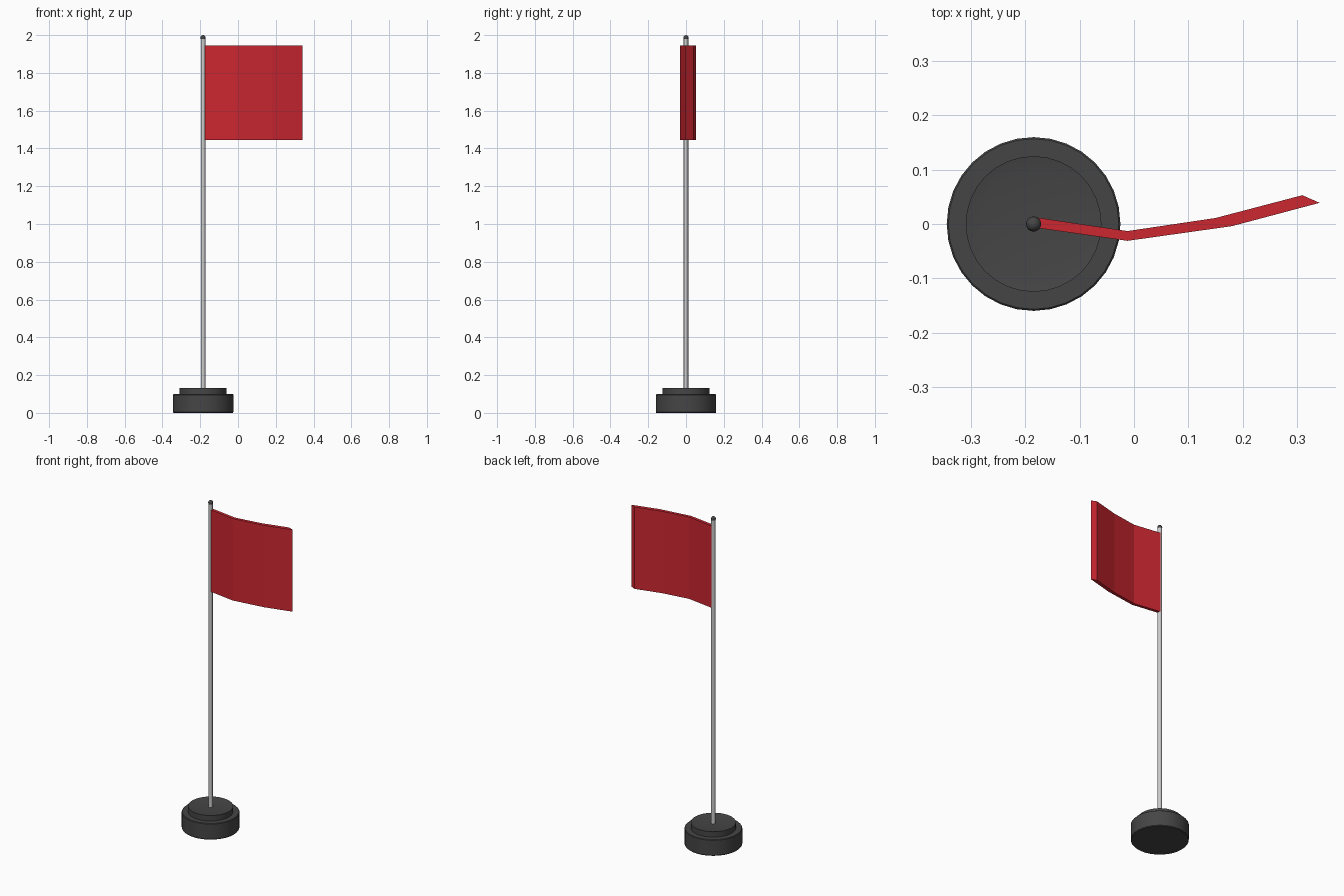
import bpy, bmesh, math

if "Cube" in bpy.data.objects:
    bpy.data.objects.remove(bpy.data.objects["Cube"])

POLE_X = -0.185


def material(name, rgb):
    m = bpy.data.materials.new(name)
    m.diffuse_color = (*rgb, 1)
    m.use_nodes = True
    m.node_tree.nodes["Principled BSDF"].inputs["Base Color"].default_value = m.diffuse_color
    return m


def finish(name, bm, mat=None, smooth=True):
    bmesh.ops.recalc_face_normals(bm, faces=bm.faces)
    me = bpy.data.meshes.new(name)
    bm.to_mesh(me)
    bm.free()
    ob = bpy.data.objects.new(name, me)
    bpy.context.collection.objects.link(ob)
    if mat:
        me.materials.append(mat)
    if smooth:
        bpy.ops.object.select_all(action='DESELECT')
        ob.select_set(True)
        bpy.context.view_layer.objects.active = ob
        bpy.ops.object.shade_smooth_by_angle(angle=math.radians(35))
    return ob


def lathe(name, profile, sides, mat=None):
    """Spin an (r, z) profile around the pole axis."""
    bm = bmesh.new()
    verts = [bm.verts.new((r, 0, z)) for r, z in profile]
    edges = [bm.edges.new(p) for p in zip(verts, verts[1:])]
    bmesh.ops.spin(bm, geom=verts + edges, cent=(0, 0, 0), axis=(0, 0, 1),
                   angle=2 * math.pi, steps=sides, use_duplicate=False)
    bmesh.ops.remove_doubles(bm, verts=bm.verts, dist=1e-5)
    bmesh.ops.translate(bm, verts=bm.verts, vec=(POLE_X, 0, 0))
    return finish(name, bm, mat)


dark = material("dark_grey", (0.06, 0.06, 0.06))
red = material("flag_red", (0.6, 0.02, 0.03))

# Weighted base with a stepped, slightly dished top
lathe("base", [(0, 0), (0.157, 0), (0.16, 0.004), (0.16, 0.096), (0.157, 0.099),
               (0.125, 0.099), (0.125, 0.132), (0.098, 0.127), (0, 0.127)], 32, dark)

# Pole and rounded cap
lathe("pole", [(0, 0.12), (0.012, 0.12), (0.012, 1.98), (0, 1.98)], 16)
cap = [(0.014 * math.cos(a), 1.986 + 0.014 * math.sin(a))
       for a in (math.pi * (i / 8 - 0.5) for i in range(9))]
cap[0], cap[-1] = (0, 1.972), (0, 2.0)
lathe("pole_cap", cap, 16, dark)

# Flag: bent outline seen from above, extruded upwards
outline = [(-0.18, 0.012), (-0.012, -0.013), (0.15, 0.011), (0.31, 0.053),
           (0.342, 0.039), (0.18, -0.004), (-0.012, -0.031), (-0.18, -0.007)]
bm = bmesh.new()
low = [bm.verts.new((x, y, 1.445)) for x, y in outline]
high = [bm.verts.new((x, y, 1.945)) for x, y in outline]
n = len(outline)
for i in range(n):
    j = (i + 1) % n
    bm.faces.new((low[i], low[j], high[j], high[i]))
for ring in (low, high):
    for i in range(3):
        bm.faces.new((ring[i], ring[i + 1], ring[n - 2 - i], ring[n - 1 - i]))
finish("flag", bm, red, smooth=False)
